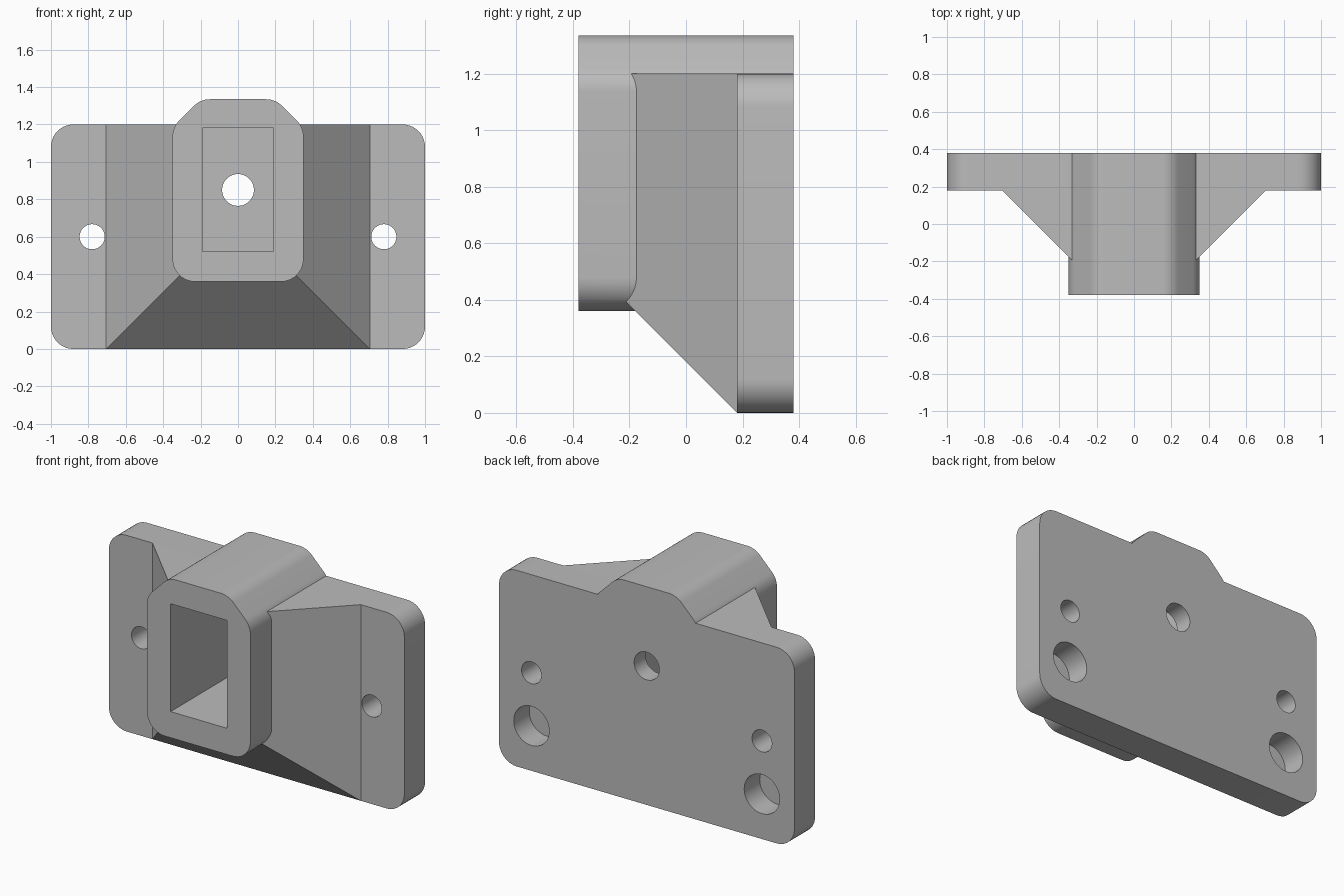
import bpy
import bmesh
from math import cos, sin, tan, pi
from mathutils import Vector, Matrix

cube = bpy.data.objects.get("Cube")
if cube:
    bpy.data.objects.remove(cube, do_unlink=True)

BACK, FRONT, PLATE_FRONT = 0.38, -0.38, 0.18

grey = bpy.data.materials.new("plain grey")
grey.use_nodes = True
color = (0.5, 0.5, 0.5, 1)
grey.diffuse_color = color
grey.node_tree.nodes["Principled BSDF"].inputs["Base Color"].default_value = color


def fillet(corners, radius, steps=10):
    """Round every corner of a convex counter-clockwise outline."""
    outline = []
    pts = [Vector(c) for c in corners]
    for i, p in enumerate(pts):
        before = (pts[i - 1] - p).normalized()
        after = (pts[(i + 1) % len(pts)] - p).normalized()
        half = before.angle(after) / 2
        centre = p + (before + after).normalized() * radius / sin(half)
        start = p + before * radius / tan(half) - centre
        turn = pi - 2 * half
        for k in range(steps + 1):
            outline.append(centre + Matrix.Rotation(turn * k / steps, 2) @ start)
    return outline


def circle(x, z, radius, steps=48):
    return [(x + radius * cos(2 * pi * k / steps), z + radius * sin(2 * pi * k / steps))
            for k in range(steps)]


def box(half_width, bottom, top):
    return [(-half_width, bottom), (half_width, bottom), (half_width, top), (-half_width, top)]


def loft(name, front, y_front, back, y_back):
    """Solid between two x-z outlines with matching points."""
    bm = bmesh.new()
    a = [bm.verts.new((x, y_front, z)) for x, z in front]
    b = [bm.verts.new((x, y_back, z)) for x, z in back]
    bm.faces.new(a)
    bm.faces.new(b[::-1])
    for i in range(len(a)):
        j = (i + 1) % len(a)
        bm.faces.new((a[j], a[i], b[i], b[j]))
    bmesh.ops.recalc_face_normals(bm, faces=bm.faces)
    mesh = bpy.data.meshes.new(name)
    bm.to_mesh(mesh)
    bm.free()
    mesh.materials.append(grey)
    obj = bpy.data.objects.new(name, mesh)
    bpy.context.collection.objects.link(obj)
    return obj


def combine(target, tool, operation):
    mod = target.modifiers.new(operation, 'BOOLEAN')
    mod.operation = operation
    mod.solver = 'EXACT'
    mod.object = tool
    bpy.context.view_layer.objects.active = target
    bpy.ops.object.modifier_apply(modifier=mod.name)
    bpy.data.objects.remove(tool, do_unlink=True)


# Mounting plate
plate = fillet(box(1, 0, 1.2), 0.12)
bracket = loft("mounting_bracket", plate, PLATE_FRONT, plate, BACK)

# Tapered support, sloping at 45 degrees on its sides and underside
reach = 0.42
support = loft("tapered_support", box(0.705 - reach, reach, 1.2), PLATE_FRONT - reach,
               box(0.705, 0, 1.2), PLATE_FRONT)
combine(bracket, support, 'UNION')

# Socket housing with chamfered top
housing_outline = fillet([(-0.35, 0.36), (0.35, 0.36), (0.35, 1.185), (0.2, 1.335),
                          (-0.2, 1.335), (-0.35, 1.185)], 0.12)
housing = loft("socket_housing", housing_outline, FRONT, housing_outline, BACK)
combine(bracket, housing, 'UNION')

# Rectangular pocket, centre hole, screw holes and blind rear recesses
cuts = [("pocket", box(0.19, 0.52, 1.18), FRONT - 0.1, 0.27),
        ("centre_hole", circle(0, 0.85, 0.085), 0.2, BACK + 0.1)]
for side in (-1, 1):
    cuts.append(("screw_hole", circle(side * 0.78, 0.6, 0.067), 0, BACK + 0.1))
    cuts.append(("rear_recess", circle(side * 0.78, 0.275, 0.12), BACK - 0.15, BACK + 0.1))
for name, outline, y0, y1 in cuts:
    combine(bracket, loft(name, outline, y0, outline, y1), 'DIFFERENCE')

bpy.ops.object.select_all(action='DESELECT')
bracket.select_set(True)
bpy.context.view_layer.objects.active = bracket
bpy.ops.object.shade_smooth_by_angle(angle=pi / 6)
